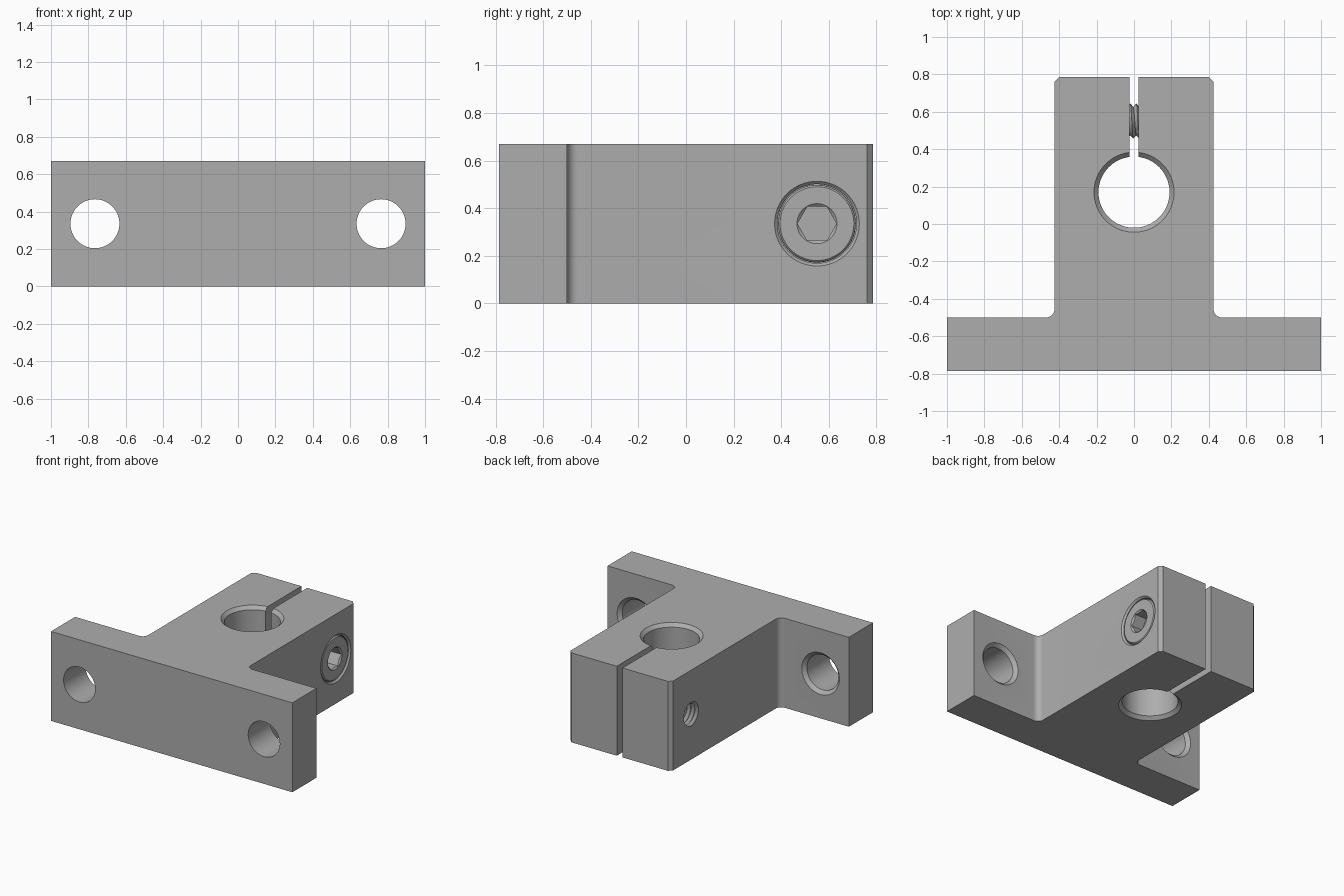
import bpy, bmesh, math
from mathutils import Matrix, Vector

if "Cube" in bpy.data.objects:
    bpy.data.objects.remove(bpy.data.objects["Cube"])

H = 0.67            # block height
MID = H / 2         # height of the cross holes
SCREW_Y = 0.55      # clamp screw position
PITCH = 0.032

steel = bpy.data.materials.new("grey metal")
steel.diffuse_color = (0.42, 0.42, 0.42, 1)
steel.use_nodes = True
steel.node_tree.nodes["Principled BSDF"].inputs["Base Color"].default_value = steel.diffuse_color

TO_X = Matrix.Rotation(math.pi / 2, 4, 'Y')     # z axis -> x axis
TO_Y = Matrix.Rotation(-math.pi / 2, 4, 'X')    # z axis -> y axis


def finish(name, bm, matrix=Matrix()):
    bmesh.ops.transform(bm, matrix=matrix, verts=bm.verts)
    bmesh.ops.recalc_face_normals(bm, faces=bm.faces)
    me = bpy.data.meshes.new(name)
    bm.to_mesh(me)
    bm.free()
    me.materials.append(steel)
    ob = bpy.data.objects.new(name, me)
    bpy.context.collection.objects.link(ob)
    return ob


def prism(name, points, z0, z1, matrix=Matrix()):
    bm = bmesh.new()
    face = bm.faces.new([bm.verts.new((x, y, z0)) for x, y in points])
    ext = bmesh.ops.extrude_face_region(bm, geom=[face])
    bmesh.ops.translate(bm, vec=(0, 0, z1 - z0),
                        verts=[v for v in ext['geom'] if isinstance(v, bmesh.types.BMVert)])
    return finish(name, bm, matrix)


def lathe(name, profile, matrix, n=64):
    """Closed solid of revolution about z from (radius, z) pairs."""
    bm = bmesh.new()
    rings = [[bm.verts.new((r * math.cos(2 * math.pi * i / n), r * math.sin(2 * math.pi * i / n), z))
              for i in range(n)] for r, z in profile]
    for a, b in zip(rings, rings[1:]):
        for i in range(n):
            j = (i + 1) % n
            bm.faces.new((a[i], a[j], b[j], b[i]))
    bm.faces.new(rings[0])
    bm.faces.new(rings[-1])
    return finish(name, bm, matrix)


def thread(name, x0, turns, major, minor, n=32):
    """Closed helical thread running along +x from x0."""
    bm = bmesh.new()
    total = n * turns

    def pt(k, r, shift):
        a = 2 * math.pi * k / n
        return bm.verts.new((x0 + PITCH * (k / n + shift), SCREW_Y + r * math.cos(a), MID + r * math.sin(a)))
    v = [pt(k, major, 0) for k in range(total + 1)]
    w = [pt(k, minor, 0.5) for k in range(total - n + 1)]
    for k in range(total - n):
        bm.faces.new((v[k], v[k + 1], w[k + 1], w[k]))
        bm.faces.new((w[k], w[k + 1], v[k + 1 + n], v[k + n]))
    for s in (0, total - n):                    # end caps
        c = bm.verts.new((x0 + PITCH * (s / n + 0.5), SCREW_Y, MID))
        for k in range(s, s + n):
            bm.faces.new((c, v[k], v[k + 1]))
        bm.faces.new((c, v[s + n], w[s]))
        bm.faces.new((c, w[s], v[s]))
    return finish(name, bm)


def cut(target, cutter):
    mod = target.modifiers.new("cut", 'BOOLEAN')
    mod.operation, mod.solver, mod.object = 'DIFFERENCE', 'EXACT', cutter
    bpy.context.view_layer.objects.active = target
    bpy.ops.object.modifier_apply(modifier=mod.name)
    bpy.data.objects.remove(cutter)


def smooth(ob, angle):
    bpy.ops.object.select_all(action='DESELECT')
    ob.select_set(True)
    bpy.context.view_layer.objects.active = ob
    bpy.ops.object.shade_smooth_by_angle(angle=math.radians(angle))


# T-shaped block: flange, filleted inner corners, chamfered rear corners
R = 0.045
half = [(1, -0.785), (1, -0.5)]
for i in range(9):
    a = math.pi / 2 * i / 8
    half.append((0.425 + R - R * math.sin(a), -0.5 + R - R * math.cos(a)))
half += [(0.425, 0.76), (0.4, 0.785)]
block = prism("clamp_block", half + [(-x, y) for x, y in reversed(half)], 0, H)

# Shaft bore with a chamfer at both ends
C = 0.024
cut(block, lathe("bore_cutter", [(0.214 + C, -C), (0.19, C), (0.19, H - C), (0.214 + C, H + C)],
                 Matrix.Translation((0, 0.17, 0)), 96))

# Clamping slot
cut(block, prism("slot_cutter", [(-0.024, 0.17), (0.024, 0.17), (0.024, 1), (-0.024, 1)], -0.1, H + 0.1))

# Mounting holes, chamfered on the rear face of the flange
for x in (-0.765, 0.765):
    cut(block, lathe("mount_cutter", [(0.131, -0.9), (0.131, -0.525), (0.181, -0.475)],
                     Matrix.Translation((x, 0, MID)) @ TO_Y))

# Counterbore and clearance hole in the right jaw
AXIS = Matrix.Translation((0, SCREW_Y, MID)) @ TO_X
cut(block, lathe("counterbore_cutter",
                 [(0.1, 0), (0.1, 0.225), (0.166, 0.225), (0.166, 0.413), (0.19, 0.437)], AXIS))

# Tapped hole in the left jaw
cut(block, thread("tap_cutter", -0.5, 16, 0.096, 0.078))
smooth(block, 30)

# Socket-head clamp screw: head with hexagonal recess, threaded shank
head = lathe("screw_head", [(0.163, 0.23), (0.163, 0.405), (0.1605, 0.413), (0.155, 0.418)], AXIS)
hexagon = [(0.082 * math.cos(math.pi / 3 * i), 0.082 * math.sin(math.pi / 3 * i)) for i in range(6)]
turn = Matrix.Rotation(math.pi / 2, 4, 'Z')
cut(head, prism("socket_cutter", hexagon, 0.32, 0.5, AXIS @ turn))
cut(head, lathe("lead_in_cutter", [(0.07, 0.406), (0.084, 0.418), (0.086, 0.43)], AXIS))
smooth(head, 30)
shank = thread("screw_shank", -0.5 + 8 * PITCH, 16, 0.094, 0.076)
smooth(shank, 30)
